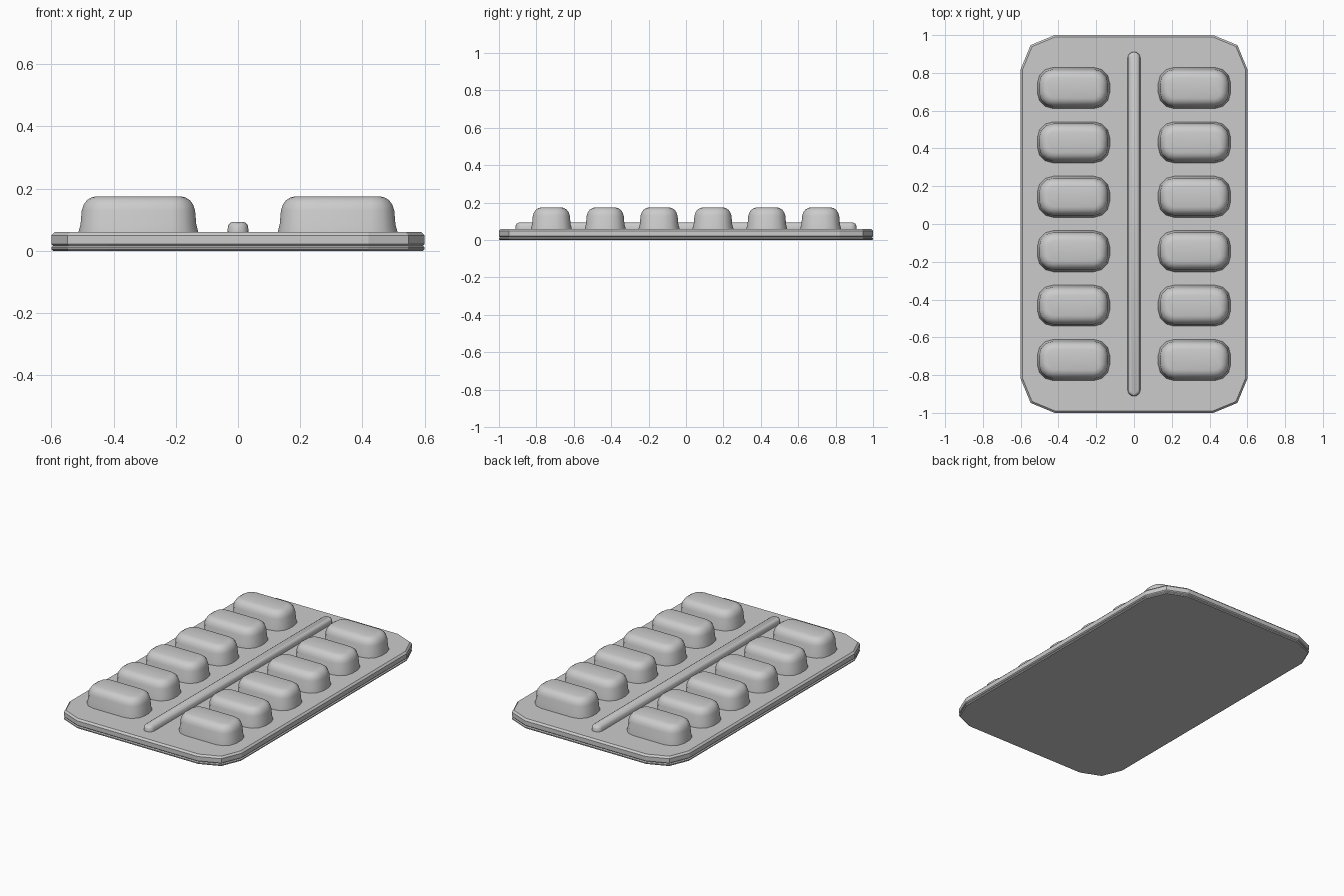
import bpy, bmesh, math

if "Cube" in bpy.data.objects:
    bpy.data.objects.remove(bpy.data.objects["Cube"])


def rounded_rect(hx, hy, r, seg):
    """Counter-clockwise outline of a rectangle with rounded corners."""
    pts = []
    for i, (sx, sy) in enumerate([(1, 1), (-1, 1), (-1, -1), (1, -1)]):
        for k in range(seg + 1):
            a = math.pi / 2 * (i + k / seg)
            pts.append((sx * (hx - r) + r * math.cos(a),
                        sy * (hy - r) + r * math.sin(a)))
    return pts


def loft(name, hx, hy, r, seg, profile, loc=(0, 0, 0), smooth=False):
    """Stack rounded outlines; profile holds (inset, z) pairs, bottom to top."""
    bm = bmesh.new()
    rings = []
    for inset, z in profile:
        outline = rounded_rect(hx - inset, hy - inset, max(r - inset, 0.006), seg)
        rings.append([bm.verts.new((x, y, z)) for x, y in outline])
    n = len(rings[0])
    for lo, hi in zip(rings, rings[1:]):
        for i in range(n):
            j = (i + 1) % n
            bm.faces.new((lo[i], lo[j], hi[j], hi[i]))
    bm.faces.new(rings[0][::-1])
    bm.faces.new(rings[-1])
    mesh = bpy.data.meshes.new(name)
    bm.to_mesh(mesh)
    bm.free()
    obj = bpy.data.objects.new(name, mesh)
    obj.location = loc
    bpy.context.collection.objects.link(obj)
    if smooth:
        bpy.ops.object.select_all(action='DESELECT')
        obj.select_set(True)
        bpy.context.view_layer.objects.active = obj
        bpy.ops.object.shade_smooth_by_angle(angle=math.radians(40))
    return obj


# Foil backing sheet
loft("foil_backing", 0.60, 1.0, 0.18, 2,
     [(0.006, 0), (0, 0.005), (0, 0.011), (0.006, 0.016)])

# Plastic tray
loft("tray", 0.60, 1.0, 0.18, 2,
     [(0.006, 0.016), (0, 0.022), (0, 0.049), (0.011, 0.06)])

# Pill blisters: flared foot, steep wall, rounded top
blister = [(0, 0.055), (0, 0.062), (0.006, 0.085), (0.010, 0.13),
           (0.016, 0.148), (0.026, 0.162), (0.040, 0.171), (0.056, 0.175)]
for side, sx in (("left", -1), ("right", 1)):
    for row in range(6):
        loft(f"blister_{side}_{row + 1}", 0.192, 0.109, 0.085, 3, blister,
             (sx * 0.32, -0.72 + 0.288 * row, 0), smooth=True)

# Central stiffening rib
loft("center_rib", 0.034, 0.912, 0.034, 4,
     [(0, 0.055), (0, 0.062), (0.002, 0.080), (0.007, 0.088), (0.016, 0.093)],
     smooth=True)
